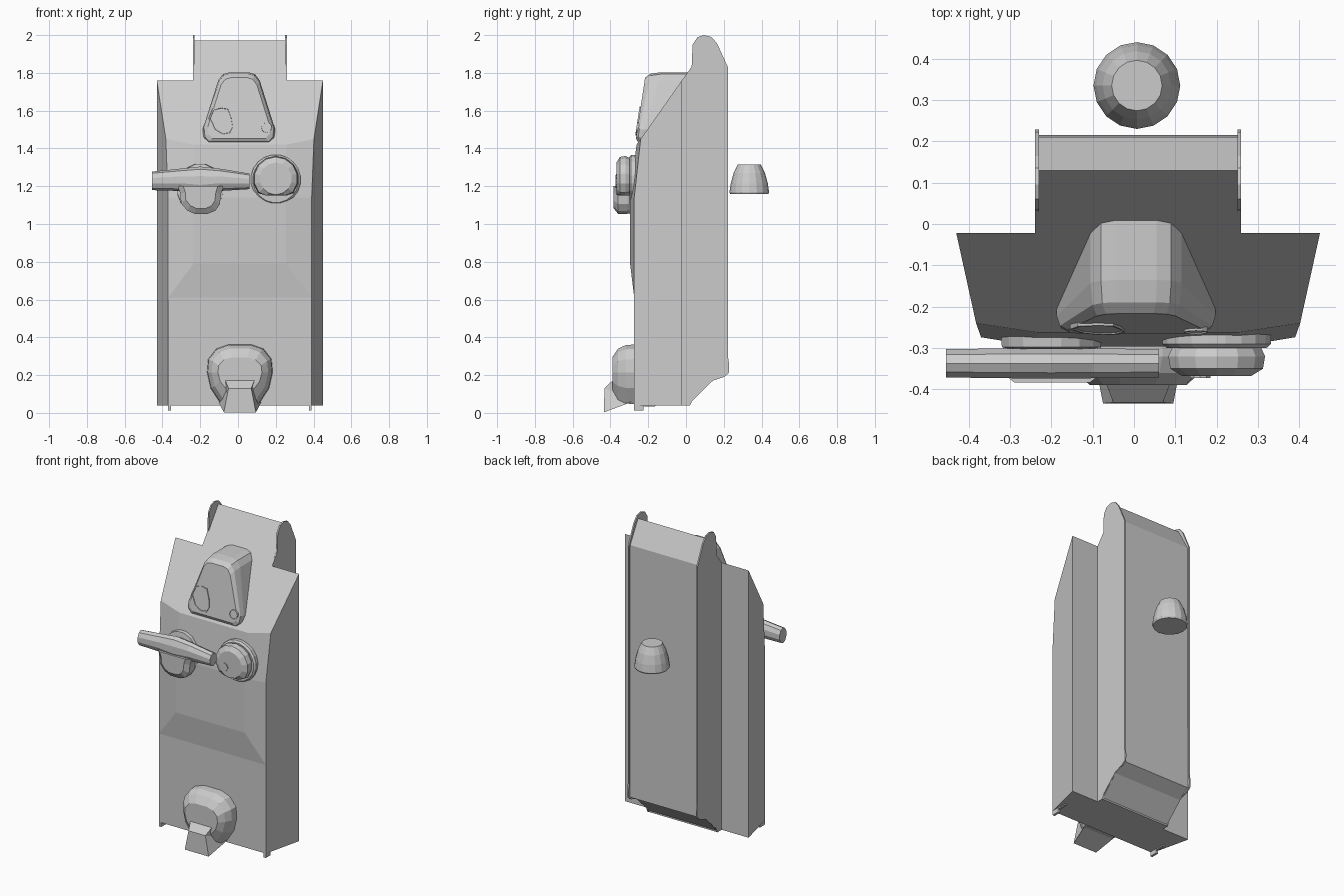
import bpy, bmesh, math

CX = 0.01  # centre line of the housing


def make(name, verts, faces):
    me = bpy.data.meshes.new(name)
    me.from_pydata(verts, [], faces)
    bm = bmesh.new()
    bm.from_mesh(me)
    bmesh.ops.remove_doubles(bm, verts=bm.verts, dist=0.0005)
    bmesh.ops.recalc_face_normals(bm, faces=bm.faces)
    bm.to_mesh(me)
    bm.free()
    ob = bpy.data.objects.new(name, me)
    bpy.context.collection.objects.link(ob)
    return ob


def loft(name, rings):
    """Skin equal-length rings and cap both ends."""
    n = len(rings[0])
    verts = [p for r in rings for p in r]
    faces = [(k * n + i, k * n + (i + 1) % n, (k + 1) * n + (i + 1) % n, (k + 1) * n + i)
             for k in range(len(rings) - 1) for i in range(n)]
    last = (len(rings) - 1) * n
    faces += [tuple(range(n))[::-1], tuple(range(last, last + n))]
    return make(name, verts, faces)


def side_prism(name, yz, x0, x1):
    return loft(name, [[(x, y, z) for y, z in yz] for x in (x0, x1)])


def disc(name, x, z, steps, sides=16, sx=1, sz=1, floor=-9, lean=0):
    """Turned part facing the front; steps are (radius, y)."""
    rings = []
    for r, y in steps:
        ring = []
        for i in range(sides):
            a = 2 * math.pi * (i + 0.5) / sides
            dz = max(r * sz * math.sin(a), floor)
            ring.append((x + r * sx * math.cos(a), y + dz * lean, z + dz))
        rings.append(ring)
    return loft(name, rings)


def mirror_outline(half, cx):
    return [(cx + x, z) for x, z in half] + [(cx - x, z) for x, z in reversed(half)]


# housing: front shell with a shallow raised centre panel
half = [(0.44, -0.022, 0.04), (0.44, -0.022, 1.76),                      # 0 1 rear edge
        (0.38, -0.274, 0.04), (0.38, -0.274, 0.61), (0.38, -0.274, 1.14), (0.392, -0.24, 1.45),  # 2-5
        (0.245, -0.296, 0.79), (0.245, -0.296, 1.14), (0.245, -0.262, 1.42)]  # 6-8 panel
n = len(half)
verts = [(CX + x, y, z) for x, y, z in half] + [(CX - x, y, z) for x, y, z in half]
side = [(0, 2, 3, 4, 5, 1), (3, 6, 7, 4), (4, 7, 8, 5)]
faces = side + [tuple(i + n for i in reversed(f)) for f in side]
faces += [(2, 2 + n, 3 + n, 3), (3, 3 + n, 6 + n, 6), (6, 6 + n, 7 + n, 7), (7, 7 + n, 8 + n, 8),
          (8, 8 + n, 5 + n, 1 + n, 1, 5), (0, 1, 1 + n, n), (0, n, 2 + n, 2)]
make("housing", verts, faces)

# rear box and its end plates
side_prism("rear_box", [(-0.022, 1.76), (0.13, 1.972), (0.21, 1.83), (0.215, 0.21),
                        (0.135, 0.165), (0.02, 0.05), (0.02, 0.04), (-0.022, 0.04)], -0.235, 0.253)
plate = [(-0.022, 1.76), (0.03, 1.83), (0.035, 1.95), (0.06, 1.988), (0.095, 2.0), (0.135, 1.99),
         (0.165, 1.955), (0.222, 1.83), (0.222, 0.3), (0.229, 0.25), (0.226, 0.21), (0.2, 0.19),
         (0.14, 0.17), (0.035, 0.07), (0.022, 0.04), (-0.022, 0.04)]
for s, nm in ((-1, "left"), (1, "right")):
    x = CX + s * 0.249
    side_prism("end_plate_" + nm, plate, x - s * 0.009, x)
    # small feet under the front edge
    x = CX + s * 0.38
    side_prism("foot_" + nm, [(-0.274, 0.05), (-0.274, 0.012), (-0.225, 0.012), (-0.225, 0.033),
                              (-0.165, 0.033), (-0.155, 0.05)], x - s * 0.015, x)

# upper cover on the sloping top
cover = mirror_outline([(0.05, 1.803), (0.085, 1.793), (0.11, 1.76), (0.192, 1.5),
                        (0.187, 1.455), (0.165, 1.43)], 0.005)


def cover_ring(scale, back):
    out = []
    for x, z in cover:
        zz = 1.6 + (z - 1.6) * scale
        y = -0.27 + (zz - 1.42) * 0.15
        if back is None:
            y = -0.03 + (z - 1.76) / 1.41 + 0.01
        else:
            y += back * (2.2 if z > 1.7 else 1)
        out.append((0.005 + (x - 0.005) * scale, y, zz))
    return out


loft("upper_cover", [cover_ring(1, None), cover_ring(1, 0.035), cover_ring(0.96, 0.011), cover_ring(0.86, 0)])


# badge-like inlay and small lock on the cover
def on_cover(name, xz, lift):
    rings = []
    for k, s in ((-0.01, 1), (lift, 1), (lift, 0.9), (lift * 0.4, 0.88)):
        cx = sum(p[0] for p in xz) / len(xz)
        cz = sum(p[1] for p in xz) / len(xz)
        pts = [(cx + (x - cx) * s, cz + (z - cz) * s) for x, z in xz]
        rings.append([(x, -0.27 + (z - 1.42) * 0.15 - k, z) for x, z in pts])
    loft(name, rings)


on_cover("cover_inlay", [(-0.155, 1.56), (-0.135, 1.61), (-0.09, 1.622), (-0.05, 1.615), (-0.03, 1.56),
                         (-0.022, 1.51), (-0.04, 1.475), (-0.08, 1.468), (-0.125, 1.495)], 0.006)
on_cover("cover_lock", [(0.15 + 0.029 * math.cos(i * math.pi / 6), 1.51 + 0.029 * math.sin(i * math.pi / 6))
                        for i in range(12)], 0.006)

# cross handle: tapered bar on a stem and base
bar = []
for x, z0, z1, d in ((-0.455, 1.182, 1.275, 0.036), (-0.3, 1.178, 1.29, 0.038), (-0.2, 1.16, 1.3, 0.039),
                     (-0.1, 1.178, 1.29, 0.038), (0.06, 1.187, 1.265, 0.036)):
    c, h = (z0 + z1) / 2, (z1 - z0) / 2
    bar.append([(x, -0.337 + d * math.cos(a), c + h * math.sin(a) * 1.06)
                for a in [2 * math.pi * (i + 0.5) / 10 for i in range(10)]])
loft("handle_bar", bar)
hub = [(-0.32, 1.2), (-0.305, 1.16), (-0.302, 1.11), (-0.27, 1.072), (-0.23, 1.054), (-0.16, 1.054),
       (-0.12, 1.07), (-0.096, 1.105), (-0.09, 1.16), (-0.075, 1.2)]
loft("handle_hub", [[(-0.2 + (x + 0.2) * s, y, 1.2 + (z - 1.2) * t) for x, z in hub]
                    for y, s, t in ((-0.28, 0.9, 0.95), (-0.31, 1, 1), (-0.36, 1, 1), (-0.383, 0.75, 0.8))])
disc("handle_base", -0.2, 1.185, [(0.125, -0.26), (0.122, -0.298), (0.1, -0.302)], sz=1.1)

# round dial with a flat lower edge
disc("dial_base", 0.2, 1.235, [(0.133, -0.26), (0.133, -0.29), (0.122, -0.3)], 20)
disc("dial", 0.2, 1.24, [(0.106, -0.29), (0.12, -0.32), (0.115, -0.35), (0.085, -0.368)], 14, floor=-0.09)
disc("dial_pin", 0.16, 1.217, [(0.026, -0.34), (0.026, -0.373), (0.018, -0.373)], 10)

# lower spout: rounded body and flared outlet
body = [(0.06, 0.363), (0.125, 0.34), (0.168, 0.285), (0.174, 0.215), (0.155, 0.13), (0.1, 0.045)]
rings = []
for y, s, t in ((-0.265, 1, 1), (-0.32, 0.98, 0.97), (-0.36, 0.86, 0.85), (-0.39, 0.67, 0.55)):
    rings.append([(x, y, 0.21 + (z - 0.21) * t) for x, z in
                  mirror_outline([(hx * s, hz) for hx, hz in body], CX)])
loft("spout_body", rings)


def quad(hw0, y0, z0, hw1, y1, z1):
    return [(CX - hw0, y0, z0), (CX + hw0, y0, z0), (CX + hw1, y1, z1), (CX - hw1, y1, z1)]


loft("spout_outlet", [quad(0.085, -0.28, 0.17, 0.078, -0.385, 0.175),
                      quad(0.1, -0.28, 0.07, 0.06, -0.432, 0.13),
                      quad(0.112, -0.295, 0.055, 0.085, -0.434, 0.003)])

# separate cup behind the housing
loft("cup", [[(0.007 + r * math.cos(2 * math.pi * i / 16), 0.335 + r * math.sin(2 * math.pi * i / 16), z)
              for i in range(16)]
             for r, z in ((0.1, 1.158), (0.105, 1.168), (0.098, 1.215), (0.083, 1.27), (0.061, 1.315))])
